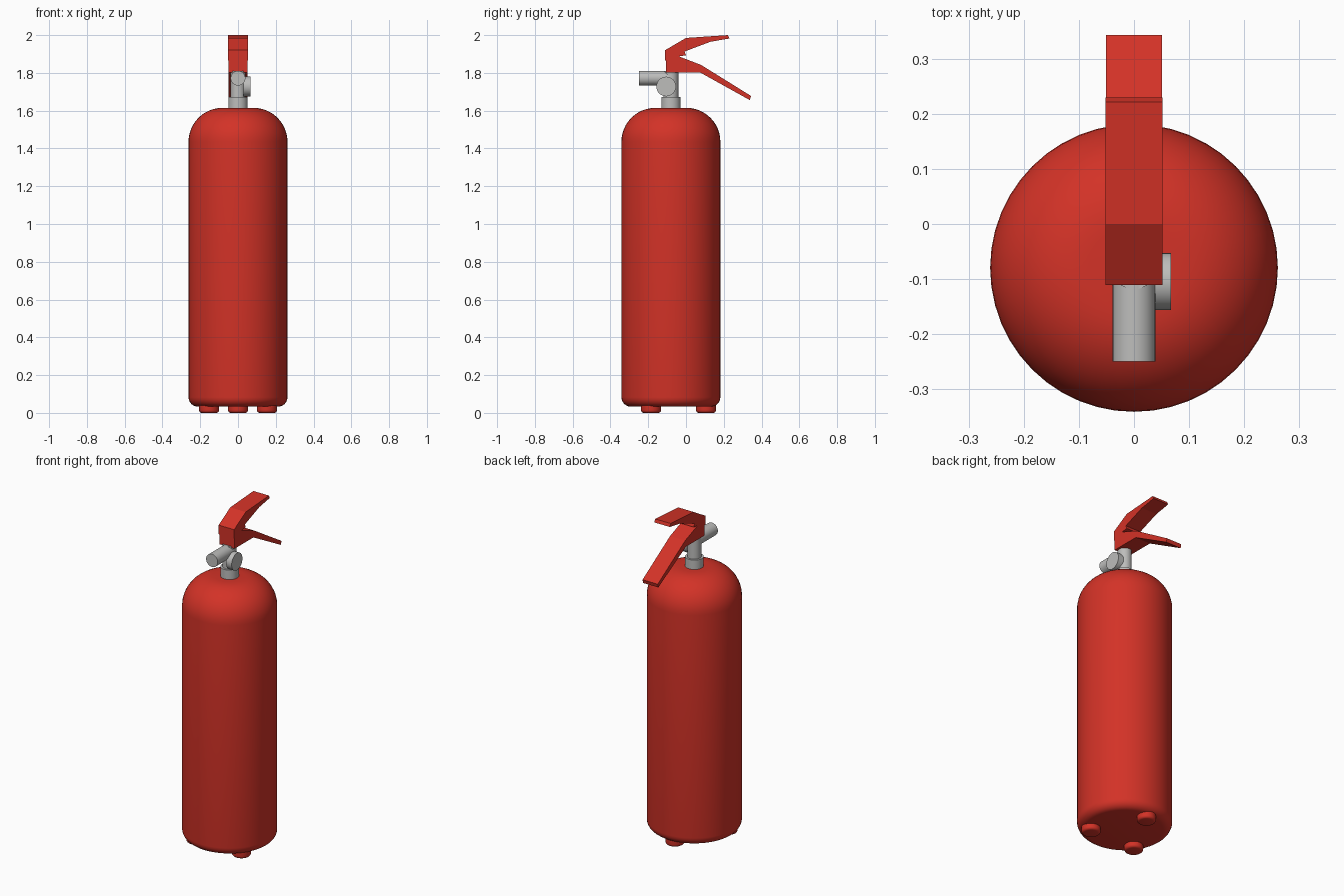
import bpy, bmesh, math
from mathutils import Matrix

if "Cube" in bpy.data.objects:
    bpy.data.objects.remove(bpy.data.objects["Cube"], do_unlink=True)


def material(name, rgb, metallic=0.0):
    m = bpy.data.materials.new(name)
    m.use_nodes = True
    m.diffuse_color = (*rgb, 1)
    bsdf = m.node_tree.nodes["Principled BSDF"]
    bsdf.inputs["Base Color"].default_value = (*rgb, 1)
    bsdf.inputs["Roughness"].default_value = 0.5
    return m


RED = material("red paint", (0.65, 0.032, 0.02))
GREY = material("grey metal", (0.51, 0.51, 0.50))
CY = -0.08  # y of the cylinder axis


def finish(name, bm, mat, smooth=True):
    bmesh.ops.recalc_face_normals(bm, faces=bm.faces)
    me = bpy.data.meshes.new(name)
    bm.to_mesh(me)
    bm.free()
    me.materials.append(mat)
    ob = bpy.data.objects.new(name, me)
    bpy.context.collection.objects.link(ob)
    if smooth:
        bpy.ops.object.select_all(action='DESELECT')
        ob.select_set(True)
        bpy.context.view_layer.objects.active = ob
        bpy.ops.object.shade_smooth_by_angle(angle=math.radians(35))
    return ob


def lathe(name, profile, mat, loc, segs=32, rot=Matrix.Identity(4)):
    """Revolve (radius, height) points about z, capping both ends."""
    bm = bmesh.new()
    rings = []
    for r, z in profile:
        rings.append([bm.verts.new((r * math.cos(2 * math.pi * i / segs),
                                    r * math.sin(2 * math.pi * i / segs), z))
                      for i in range(segs)])
    for a, b in zip(rings, rings[1:]):
        for i in range(segs):
            j = (i + 1) % segs
            bm.faces.new((a[i], a[j], b[j], b[i]))
    bm.faces.new(rings[0][::-1])
    bm.faces.new(rings[-1])
    bm.transform(Matrix.Translation(loc) @ rot)
    return finish(name, bm, mat)


def arc(cr, cz, rad, a0, a1, n):
    return [(cr + rad * math.cos(math.radians(a0 + (a1 - a0) * i / n)),
             cz + rad * math.sin(math.radians(a0 + (a1 - a0) * i / n)))
            for i in range(n + 1)]


def extrude_profile(name, points, half_width, mat):
    """Extrude a (y, z) outline across x."""
    bm = bmesh.new()
    face = bm.faces.new([bm.verts.new((-half_width, y, z)) for y, z in points])
    out = bmesh.ops.extrude_face_region(bm, geom=[face])
    verts = [v for v in out["geom"] if isinstance(v, bmesh.types.BMVert)]
    bmesh.ops.translate(bm, verts=verts, vec=(2 * half_width, 0, 0))
    return finish(name, bm, mat, smooth=False)


# Tank with rounded bottom edge and domed shoulder
tank = arc(0.212, 0.083, 0.05, -90, 0, 6) + arc(0.082, 1.435, 0.18, 0, 90, 12)
lathe("tank", tank, RED, (0, CY, 0), segs=48)

# Three feet
foot = arc(0.038, 0.015, 0.015, -90, 0, 4) + [(0.053, 0.04)]
for name, x, y in (("front_left_foot", 0.153, -0.185),
                   ("front_right_foot", -0.153, -0.185),
                   ("back_foot", 0, 0.106)):
    lathe(name, foot, RED, (x, y, 0), segs=24)

# Valve: collar, stem, forward nozzle and side gauge
lathe("neck_collar", [(0.051, 1.60), (0.051, 1.672)], GREY, (0, CY, 0))
lathe("valve_stem", [(0.039, 1.66), (0.039, 1.81)], GREY, (0, CY, 0))
lathe("nozzle", [(0.039, 0), (0.039, 0.17)], GREY, (0, CY, 1.772),
      rot=Matrix.Rotation(math.radians(90), 4, 'X'))
lathe("gauge", [(0.052, 0.03), (0.052, 0.067)], GREY, (0, -0.105, 1.728),
      rot=Matrix.Rotation(math.radians(90), 4, 'Y'))

# Carry handle and squeeze lever
extrude_profile("upper_handle", [
    (-0.111, 1.865), (-0.111, 1.92), (0.0, 1.985), (0.222, 2.0),
    (0.23, 1.982), (0.13, 1.965), (-0.008, 1.913), (0.0, 1.893),
    (-0.042, 1.887)], 0.052, RED)
extrude_profile("lower_lever", [
    (-0.105, 1.802), (-0.105, 1.872), (-0.042, 1.889), (0.08, 1.842),
    (0.344, 1.678), (0.338, 1.656), (0.075, 1.802)], 0.051, RED)
